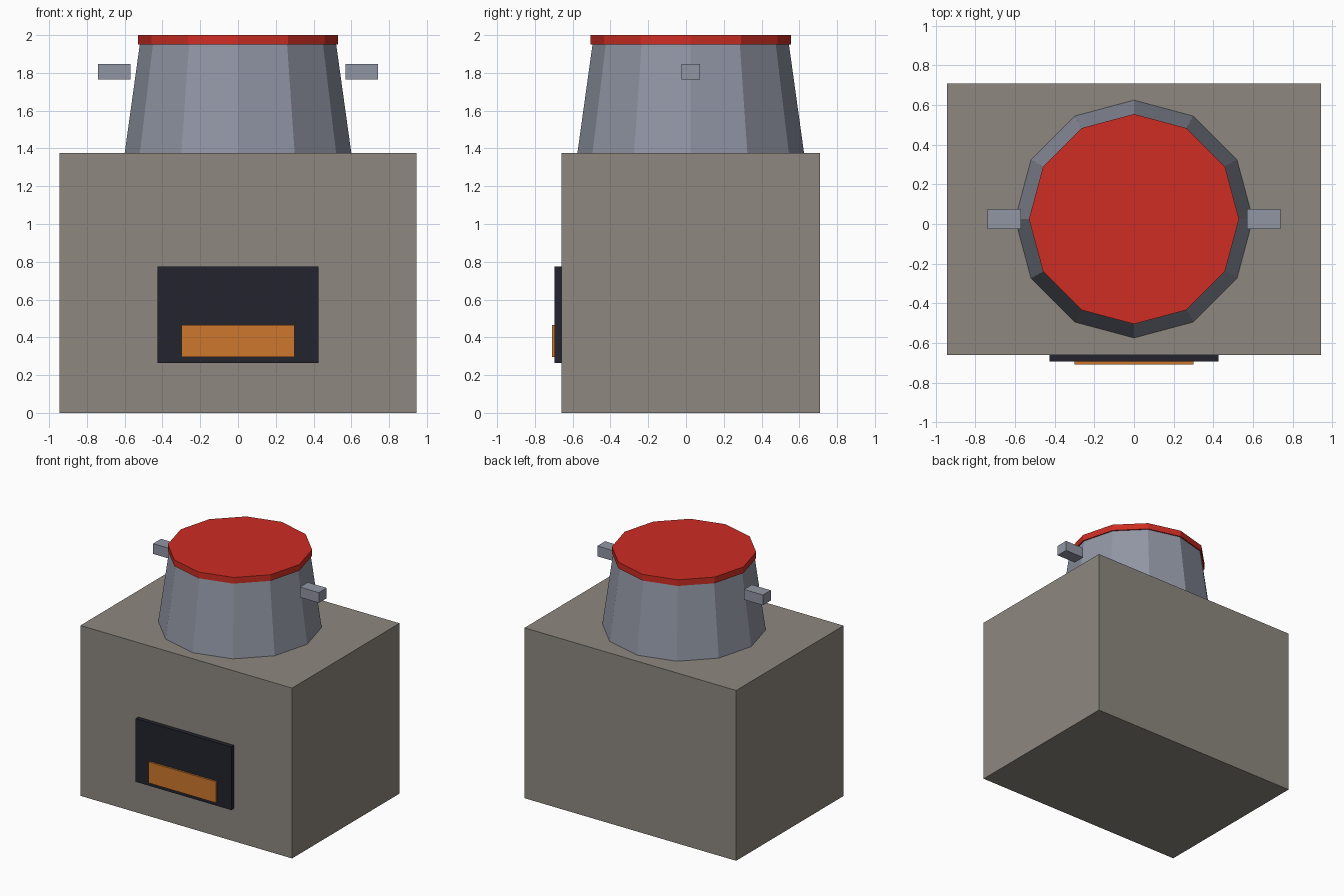
import bpy
from mathutils import Matrix

cube = bpy.data.objects.get("Cube")
if cube:
    bpy.data.objects.remove(cube, do_unlink=True)

CENTRE_Y = 0.025   # shared centre of block, pot and handles


def material(name, rgb):
    linear = [((c / 255 + 0.055) / 1.055) ** 2.4 for c in rgb] + [1]
    mat = bpy.data.materials.new(name)
    mat.use_nodes = True
    mat.diffuse_color = linear
    mat.node_tree.nodes["Principled BSDF"].inputs["Base Color"].default_value = linear
    return mat


stone = material("stone", (141, 135, 127))
metal = material("metal", (145, 150, 164))
red = material("red", (205, 45, 35))
soot = material("soot", (35, 35, 46))
ember = material("ember", (205, 119, 45))


def finish(name, mat):
    obj = bpy.context.object
    obj.name = name
    obj.data.name = name
    obj.data.materials.append(mat)
    return obj


def box(name, mat, low, high):
    size = [b - a for a, b in zip(low, high)]
    middle = [(a + b) / 2 for a, b in zip(low, high)]
    bpy.ops.mesh.primitive_cube_add(size=1, location=middle)
    obj = finish(name, mat)
    obj.data.transform(Matrix.Diagonal((*size, 1)))
    return obj


def drum(name, mat, bottom_radius, top_radius, low, high):
    bpy.ops.mesh.primitive_cone_add(
        vertices=12, radius1=bottom_radius, radius2=top_radius,
        depth=high - low, location=(0, CENTRE_Y, (low + high) / 2))
    return finish(name, mat)


# Stove block with its opening and glowing fire
box("stove_block", stone, (-0.945, -0.66, 0), (0.945, 0.71, 1.375))
box("fire_opening", soot, (-0.427, -0.695, 0.265), (0.427, -0.66, 0.775))
box("fire_glow", ember, (-0.30, -0.71, 0.295), (0.30, -0.695, 0.465))

# Tapered pot and flat lid
drum("pot", metal, 0.60, 0.52, 1.375, 1.95)
drum("lid", red, 0.53, 0.53, 1.95, 2.0)

# Handles on both sides
for side, name in ((1, "left_handle"), (-1, "right_handle")):
    inner, outer = sorted((side * 0.57, side * 0.74))
    box(name, metal, (inner, CENTRE_Y - 0.05, 1.765), (outer, CENTRE_Y + 0.05, 1.848))
